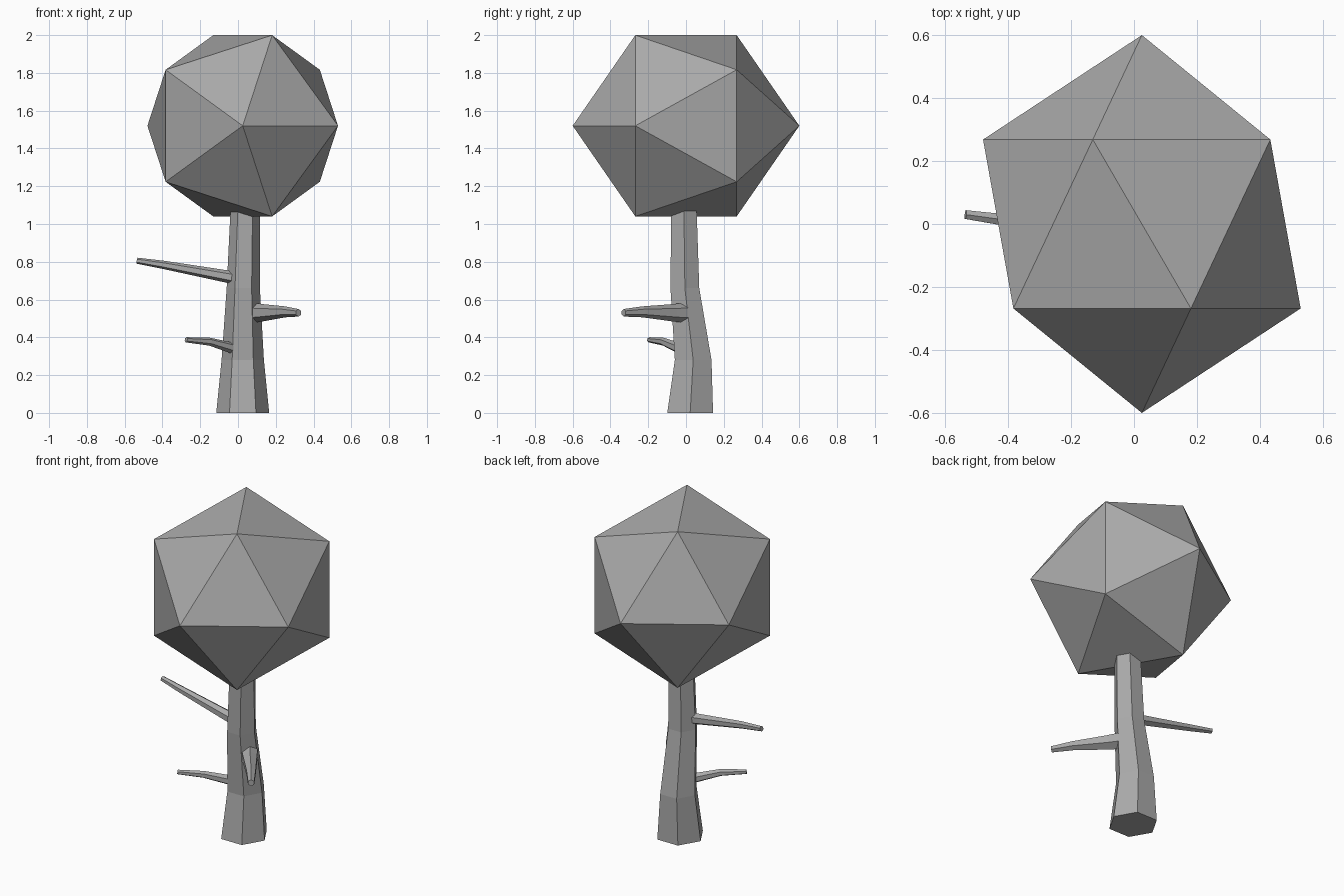
import bpy
import bmesh
from math import cos, sin, pi
from mathutils import Vector, Matrix

cube = bpy.data.objects.get("Cube")
if cube:
    bpy.data.objects.remove(cube, do_unlink=True)

# Single flat grey
grey = bpy.data.materials.new("plain grey")
grey.use_nodes = True
colour = (0.4, 0.4, 0.4, 1)
grey.diffuse_color = colour
grey.node_tree.nodes["Principled BSDF"].inputs["Base Color"].default_value = colour


def add_object(name, bm):
    bmesh.ops.recalc_face_normals(bm, faces=bm.faces[:])
    mesh = bpy.data.meshes.new(name)
    bm.to_mesh(mesh)
    bm.free()
    mesh.materials.append(grey)
    obj = bpy.data.objects.new(name, mesh)
    bpy.context.scene.collection.objects.link(obj)
    return obj


def six_sided_limb(name, rings, side, up):
    """Loft hexagons through (centre, radius) rings spanned by side and up."""
    bm = bmesh.new()
    loops = []
    for centre, radius in rings:
        corners = [side * cos(i * pi / 3) + up * sin(i * pi / 3) for i in range(6)]
        loops.append([bm.verts.new(Vector(centre) + c * radius) for c in corners])
    for low, high in zip(loops, loops[1:]):
        for i in range(6):
            j = (i + 1) % 6
            bm.faces.new((low[i], low[j], high[j], high[i]))
    bm.faces.new(loops[0])
    bm.faces.new(loops[-1])
    return add_object(name, bm)


def branch(name, rings):
    along = (Vector(rings[-1][0]) - Vector(rings[0][0])).normalized()
    across = along.cross(Vector((0, 0, 1))).normalized()
    # One corner of the hexagon points upward
    return six_sided_limb(name, rings, across.cross(along), across)


# Crown: a slightly squeezed icosahedron lying on its side
bm = bmesh.new()
bmesh.ops.create_icosphere(bm, subdivisions=1, radius=0.6)
bm.transform(Matrix.Translation((0.025, 0, 1.52))
             @ Matrix.Diagonal((0.94, 1, 0.94, 1))
             @ Matrix.Rotation(pi / 2, 4, "X"))
add_object("crown", bm)

# Trunk: bent, tapering hexagonal column
six_sided_limb("trunk", [
    ((0.025, 0.022, 0), 0.14),
    ((0.025, 0.038, 0.28), 0.112),
    ((0.028, -0.006, 0.66), 0.088),
    ((0.04, -0.012, 1.15), 0.076),
], Vector((1, 0, 0)), Vector((0, 1, 0)))

# Branches
branch("upper_right_branch", [
    ((-0.02, -0.02, 0.715), 0.034),
    ((-0.39, 0.01, 0.783), 0.022),
    ((-0.535, 0.03, 0.806), 0.016),
])
branch("left_branch", [
    ((0.09, -0.015, 0.53), 0.052),
    ((0.13, -0.07, 0.53), 0.046),
    ((0.25, -0.23, 0.535), 0.029),
    ((0.32, -0.33, 0.53), 0.02),
])
branch("lower_right_branch", [
    ((-0.02, -0.03, 0.34), 0.03),
    ((-0.15, -0.12, 0.377), 0.021),
    ((-0.275, -0.195, 0.387), 0.014),
])
